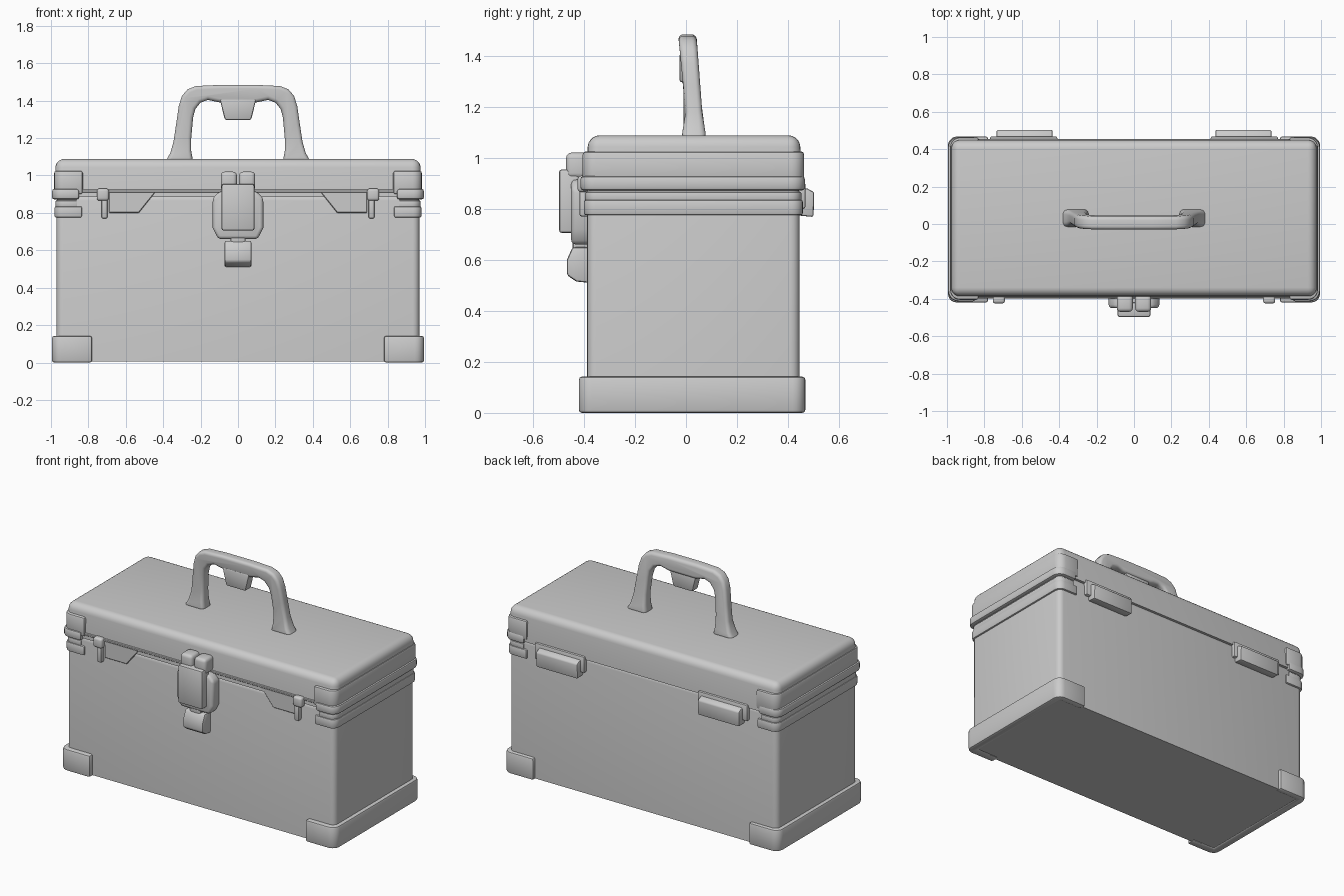
import bpy, bmesh, math
from mathutils import Vector

if "Cube" in bpy.data.objects:
    bpy.data.objects.remove(bpy.data.objects["Cube"])


def finish(bm, name, bevel, segs, mirror, keep_bottom=False):
    """Bevel the hard edges, store the mesh and optionally mirror it across x."""
    bmesh.ops.recalc_face_normals(bm, faces=bm.faces)
    zmin = min(v.co.z for v in bm.verts)
    if bevel:
        edges = [e for e in bm.edges if e.calc_face_angle(0) > 0.6]
        if keep_bottom:
            edges = [e for e in edges if not all(v.co.z < zmin + 1e-4 for v in e.verts)]
        bmesh.ops.bevel(bm, geom=edges, offset=bevel, segments=segs, profile=0.5,
                        affect='EDGES', clamp_overlap=True)
    me = bpy.data.meshes.new(name)
    bm.to_mesh(me)
    bm.free()
    ob = bpy.data.objects.new(name, me)
    bpy.context.collection.objects.link(ob)
    if mirror:
        ob.modifiers.new("mirror", 'MIRROR')
    return ob


def prism(name, axis, pts, a, b, bevel=0.008, segs=2, mirror=False, keep_bottom=False):
    """Extrude a 2D outline along an axis from a to b."""
    place = {'x': lambda p, t: (t, p[0], p[1]),
             'y': lambda p, t: (p[0], t, p[1]),
             'z': lambda p, t: (p[0], p[1], t)}[axis]
    bm = bmesh.new()
    lo = [bm.verts.new(place(p, a)) for p in pts]
    hi = [bm.verts.new(place(p, b)) for p in pts]
    bm.faces.new(lo)
    bm.faces.new(hi)
    n = len(pts)
    for i in range(n):
        j = (i + 1) % n
        bm.faces.new((lo[i], lo[j], hi[j], hi[i]))
    return finish(bm, name, bevel, segs, mirror, keep_bottom)


def box(name, x, y, z, bevel=0.01, segs=2, **kw):
    return prism(name, 'z', [(x[0], y[0]), (x[1], y[0]), (x[1], y[1]), (x[0], y[1])],
                 z[0], z[1], bevel, segs, **kw)


def arc(cx, cy, r, start, end, n=5):
    return [(cx + r * math.cos(math.radians(start + (end - start) * i / n)),
             cy + r * math.sin(math.radians(start + (end - start) * i / n)))
            for i in range(n + 1)]


def end_band(name, xin, xout, y0, y1, z0, z1, r=0.05, bevel=0.008):
    """U-shaped band wrapping each end of the box, with short front and back returns."""
    pts = [(xin, y0)] + arc(xout - r, y0 + r, r, -90, 0) + arc(xout - r, y1 - r, r, 0, 90)
    pts += [(xin, y1), (xin, 0.42), (0.94, 0.42), (0.94, -0.36), (xin, -0.36)]
    return prism(name, 'z', pts, z0, z1, bevel, 2, mirror=True)


# Main body and lid
box("body", (-0.97, 0.97), (-0.388, 0.445), (0.006, 0.90), 0.035, 4, keep_bottom=True)
lid = box("lid", (-0.98, 0.98), (-0.392, 0.455), (0.885, 1.088), 0.045, 5, keep_bottom=True)
for v in lid.data.vertices:
    k = (v.co.z - 0.885) / 0.2
    v.co.x *= 1 - 0.005 * k
    v.co.y = 0.03 + (v.co.y - 0.03) * (1 - 0.02 * k)

# Bands and corner guards at both ends
end_band("base_guard", 0.78, 0.995, -0.42, 0.468, 0.0, 0.142, 0.05, 0.012)
end_band("upper_body_bracket", 0.835, 0.981, -0.40, 0.458, 0.775, 0.835, 0.045)
end_band("body_side_collar", 0.86, 0.976, -0.395, 0.452, 0.83, 0.865, 0.045, 0.004)
end_band("lid_rim", 0.85, 0.994, -0.414, 0.466, 0.872, 0.928, 0.055, 0.012)
end_band("lid_corner_guard", 0.83, 0.983, -0.405, 0.463, 0.90, 1.025, 0.05, 0.012)

# Front seam strip and shallow panels under the lid
box("front_seam_strip", (-0.84, 0.84), (-0.397, -0.37), (0.908, 0.925), 0.004, 1)
prism("front_panel", 'y', [(0.44, 0.912), (0.53, 0.80), (0.69, 0.80), (0.69, 0.912)],
      -0.395, -0.37, 0.004, 1, mirror=True)

# Central latch
prism("latch_backplate", 'y',
      [(-0.105, 0.66), (0.105, 0.66), (0.135, 0.72), (0.135, 0.88), (0.10, 0.915),
       (-0.10, 0.915), (-0.135, 0.88), (-0.135, 0.72)], -0.45, -0.37, 0.018, 3)
box("latch_plate", (-0.088, 0.088), (-0.498, -0.42), (0.705, 0.955), 0.012, 2)
box("latch_knuckle", (0.006, 0.092), (-0.47, -0.375), (0.92, 1.02), 0.02, 3, mirror=True)
box("latch_neck", (-0.04, 0.04), (-0.445, -0.38), (0.63, 0.69), 0.012, 2)
prism("latch_tab", 'x',
      [(-0.38, 0.51), (-0.43, 0.515), (-0.467, 0.54), (-0.467, 0.60), (-0.445, 0.65),
       (-0.38, 0.65)], -0.072, 0.072, 0.01, 2)

# Small side clips on the front
box("clip_knob", (0.69, 0.755), (-0.425, -0.38), (0.865, 0.93), 0.014, 3, mirror=True)
box("clip_pin", (0.698, 0.73), (-0.418, -0.38), (0.77, 0.88), 0.009, 2, mirror=True)

# Rear hinges
prism("hinge_leaf", 'x', [(0.43, 0.775), (0.50, 0.768), (0.503, 0.865), (0.475, 0.88), (0.43, 0.885)],
      0.435, 0.735, 0.008, 2, mirror=True)
box("hinge_strap", (0.41, 0.77), (0.43, 0.468), (0.80, 0.905), 0.008, 2, mirror=True)

# Carrying handle: arch outline, thickened at the feet and leaning toward the back at its base
half = [(0.388, 1.075), (0.362, 1.12), (0.345, 1.18), (0.33, 1.28), (0.317, 1.37),
        (0.30, 1.425), (0.27, 1.46), (0.225, 1.478), (0.10, 1.484)]
inner = [(0.095, 1.39), (0.12, 1.395), (0.16, 1.404), (0.20, 1.39), (0.228, 1.355), (0.24, 1.31),
         (0.25, 1.20), (0.25, 1.13), (0.24, 1.075)]
right = inner[::-1]
outline = half + [(-x, z) for x, z in half[::-1]] + [(-x, z) for x, z in right] + inner
handle = prism("handle", 'y', outline, -0.036, 0.036, 0.02, 4)
for v in handle.data.vertices:
    low = max(0.0, min(1.0, (1.484 - v.co.z) / 0.3))
    foot = max(0.0, (1.18 - v.co.z) / 0.1)
    v.co.y = v.co.y * (1 - 0.1 * low + 0.45 * foot) + 0.005 + 0.026 * low
prism("handle_finger_stop", 'y', [(-0.098, 1.41), (-0.07, 1.296), (0.07, 1.296), (0.098, 1.41)],
      -0.026, 0.036, 0.01, 2)

# Smooth shading with crisp edges
for ob in bpy.context.collection.objects:
    ob.select_set(True)
    bpy.context.view_layer.objects.active = ob
bpy.ops.object.shade_smooth_by_angle(angle=math.radians(35))
